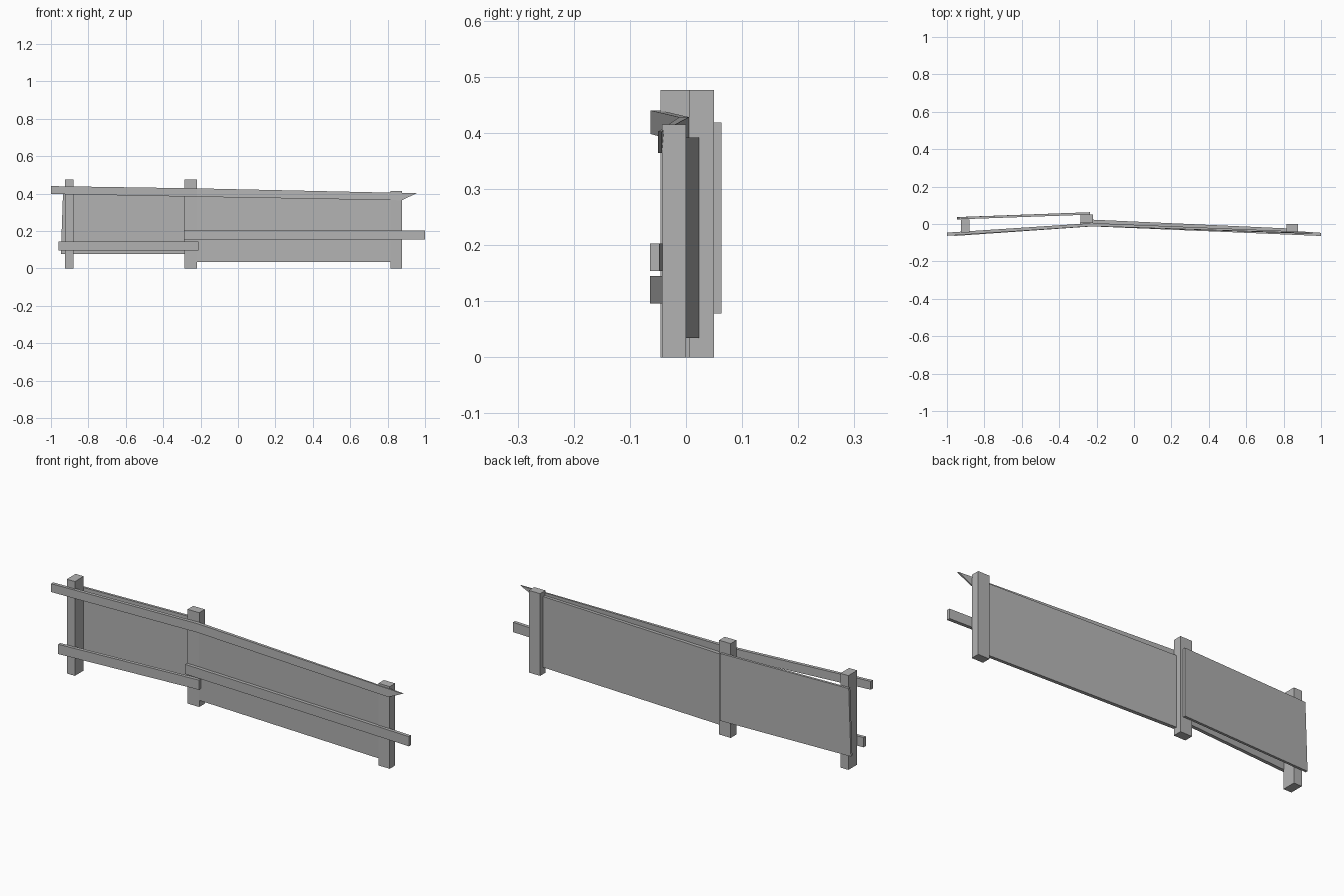
import bpy
import bmesh

cube = bpy.data.objects.get("Cube")
if cube:
    bpy.data.objects.remove(cube, do_unlink=True)

grey = bpy.data.materials.new("weathered grey")
grey.use_nodes = True
colour = (0.45, 0.45, 0.45, 1)
grey.diffuse_color = colour
grey.node_tree.nodes["Principled BSDF"].inputs["Base Color"].default_value = colour


def plank(name, sections):
    """Loft a board through sections (x_bottom, x_top, y_front, y_back, z_low, z_high)."""
    bm = bmesh.new()
    rings = []
    for xb, xt, yf, yb, lo, hi in sections:
        corners = ((xb, yf, lo), (xb, yb, lo), (xt, yb, hi), (xt, yf, hi))
        rings.append([bm.verts.new(c) for c in corners])
    for a, b in zip(rings, rings[1:]):
        for i in range(4):
            j = (i + 1) % 4
            bm.faces.new((a[i], a[j], b[j], b[i]))
    bm.faces.new(rings[0])
    bm.faces.new(rings[-1])
    bmesh.ops.recalc_face_normals(bm, faces=bm.faces)
    mesh = bpy.data.meshes.new(name)
    bm.to_mesh(mesh)
    bm.free()
    mesh.materials.append(grey)
    obj = bpy.data.objects.new(name, mesh)
    bpy.context.collection.objects.link(obj)


def post(name, x0, x1, y0, y1, top):
    plank(name, [(x, x, y0, y1, 0, top) for x in (x0, x1)])


# Upright posts
post("right_post", -0.925, -0.88, -0.045, 0.025, 0.476)
post("middle_post", -0.285, -0.22, 0.005, 0.05, 0.476)
post("left_post", 0.815, 0.878, -0.043, 0.0, 0.415)

# Wide boards: one behind the posts, one between them
plank("right_panel", [(-0.947, -0.935, 0.025, 0.037, 0.078, 0.418),
                      (-0.235, -0.235, 0.05, 0.063, 0.078, 0.418)])
plank("left_panel", [(-0.22, -0.22, 0.004, 0.023, 0.034, 0.392),
                     (0.83, 0.83, -0.04, -0.024, 0.034, 0.392)])

# Bent top rail ending in a splintered tip
plank("top_rail", [(-1.0, -1.0, -0.063, -0.046, 0.398, 0.44),
                   (-0.22, -0.22, -0.012, 0.005, 0.383, 0.428),
                   (0.875, 0.955, -0.05, -0.043, 0.364, 0.402)])

# Lower rails
plank("lower_right_rail", [(-0.96, -0.96, -0.064, -0.047, 0.096, 0.145),
                           (-0.21, -0.21, -0.012, 0.005, 0.096, 0.145)])
plank("lower_left_rail", [(-0.288, -0.288, -0.01, 0.007, 0.154, 0.203),
                          (1.0, 1.0, -0.064, -0.047, 0.154, 0.203)])
